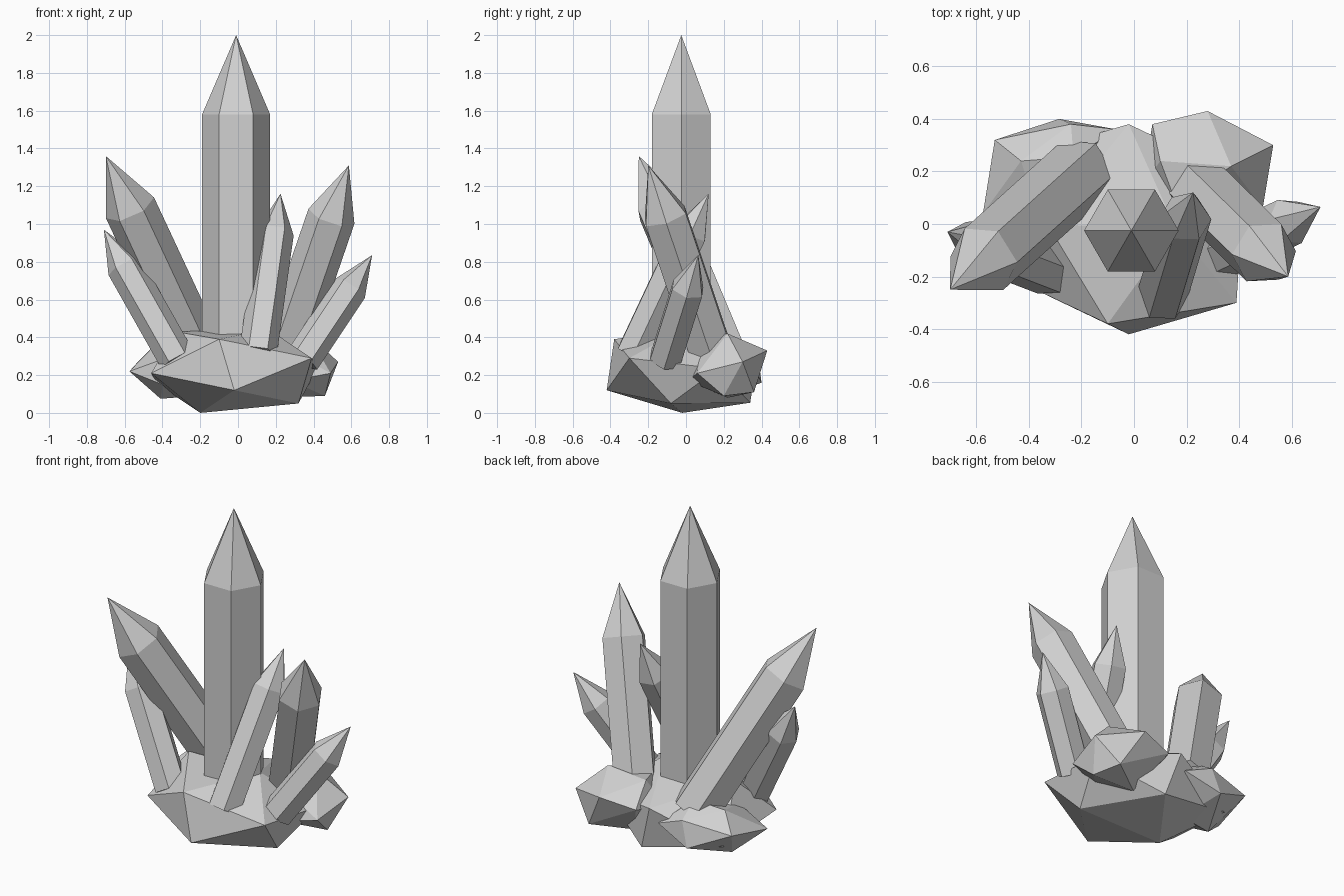
import bpy, bmesh, math
from mathutils import Vector

if "Cube" in bpy.data.objects:
    bpy.data.objects.remove(bpy.data.objects["Cube"])

grey = bpy.data.materials.new("stone_grey")
grey.diffuse_color = (0.64, 0.64, 0.64, 1)
grey.use_nodes = True
grey.node_tree.nodes["Principled BSDF"].inputs["Base Color"].default_value = grey.diffuse_color


def finish(name, bm):
    bmesh.ops.recalc_face_normals(bm, faces=bm.faces)
    mesh = bpy.data.meshes.new(name)
    bm.to_mesh(mesh)
    bm.free()
    mesh.materials.append(grey)
    bpy.context.collection.objects.link(bpy.data.objects.new(name, mesh))


def crystal(name, tip, base, radius):
    """Six-sided shaft with a pointed end, leaning from base to tip."""
    tip, base = Vector(tip), Vector(base)
    axis = (tip - base).normalized()
    turn = Vector((0, 0, 1)).rotation_difference(axis)
    shoulder = tip - axis * radius * 2.33
    bm = bmesh.new()
    rings = []
    for centre in (base, shoulder):
        rings.append([bm.verts.new(centre + turn @ Vector(
            (radius * math.cos(i * math.pi / 3), radius * math.sin(i * math.pi / 3), 0)))
            for i in range(6)])
    low, high = rings
    point = bm.verts.new(tip)
    bm.faces.new(low)
    for i in range(6):
        j = (i + 1) % 6
        bm.faces.new((low[i], low[j], high[j], high[i]))
        bm.faces.new((high[i], high[j], point))
    finish(name, bm)


def rock(name, centre, corners, extra=()):
    """Boulder: corners and their opposites through the centre, plus extra corners."""
    c = Vector(centre)
    bm = bmesh.new()
    for p in corners:
        bm.verts.new(p)
        bm.verts.new(2 * c - Vector(p))
    for p in extra:
        bm.verts.new(p)
    bmesh.ops.convex_hull(bm, input=bm.verts)
    finish(name, bm)


# Crystals
crystal("central_crystal", (-0.01, -0.025, 2.0), (-0.01, -0.025, 0.2), 0.18)
crystal("large_left_crystal", (-0.70, -0.25, 1.36), (-0.20, 0.20, 0.29), 0.139)
crystal("large_right_crystal", (0.587, -0.20, 1.31), (0.24, 0.14, 0.30), 0.128)
crystal("small_left_crystal", (-0.71, -0.03, 0.97), (-0.32, -0.18, 0.28), 0.097)
crystal("small_right_crystal", (0.71, 0.065, 0.835), (0.34, -0.11, 0.28), 0.094)
crystal("front_crystal", (0.225, 0.12, 1.16), (0.105, -0.28, 0.31), 0.1)

# Boulders at the foot
rock("main_rock", (-0.02, -0.02, 0.222), [
    (-0.02, -0.42, 0.12), (-0.10, -0.38, 0.39), (-0.46, -0.21, 0.21),
    (0.39, -0.30, 0.29), (-0.20, -0.02, 0.0)],
    [(0.32, -0.08, 0.05), (-0.33, 0.0, 0.43)])
rock("back_right_rock", (0.28, 0.22, 0.25), [
    (0.53, 0.30, 0.27), (0.37, 0.22, 0.42), (0.28, 0.43, 0.33),
    (0.40, 0.36, 0.11), (0.46, 0.20, 0.09), (0.49, 0.06, 0.21)])
rock("back_left_rock", (-0.32, 0.20, 0.23), [
    (-0.575, 0.04, 0.22), (-0.53, 0.32, 0.27), (-0.285, 0.40, 0.16),
    (-0.41, 0.145, 0.075), (-0.43, 0.24, 0.37), (-0.40, 0.02, 0.15)])
